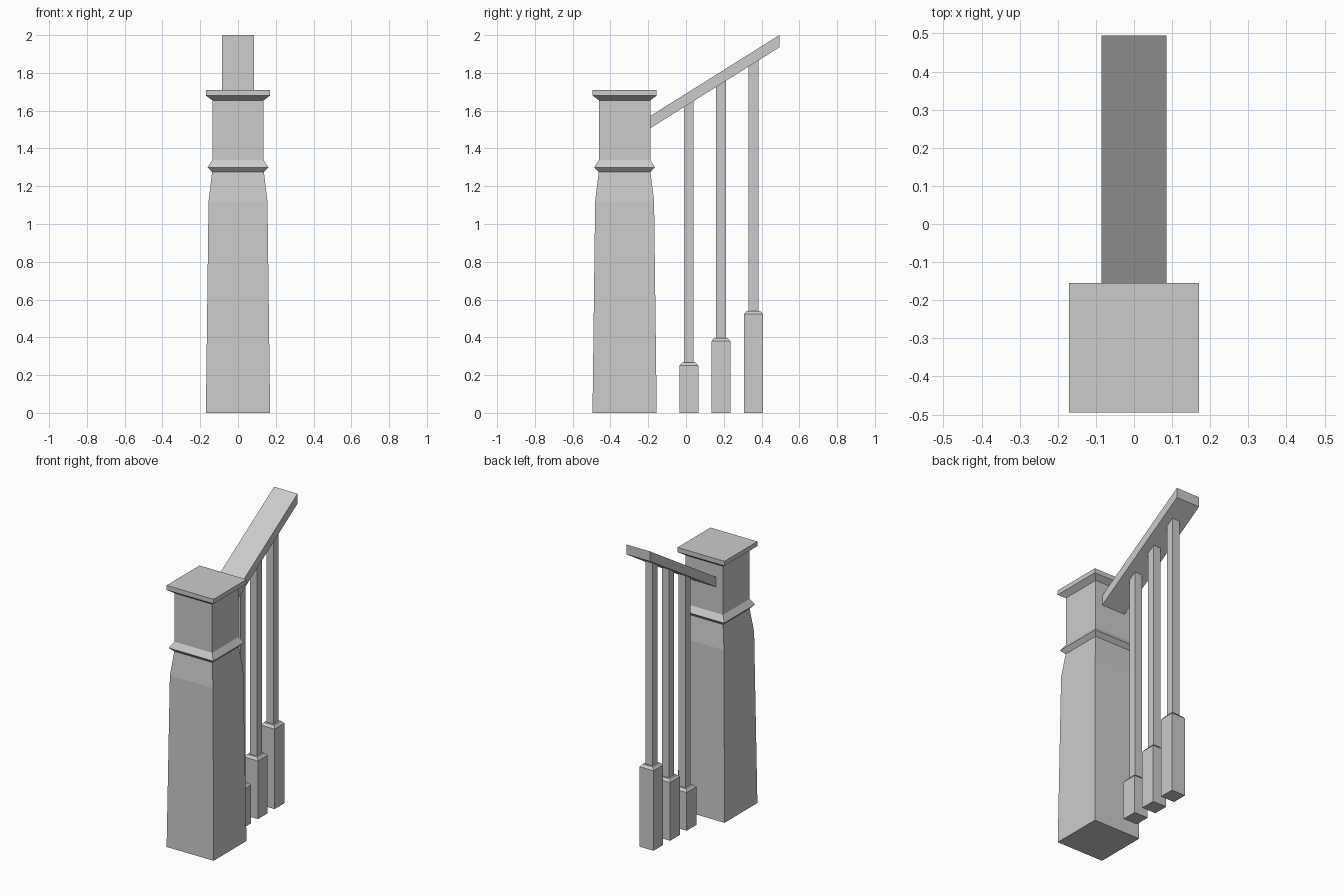
import bpy, bmesh

if "Cube" in bpy.data.objects:
    bpy.data.objects.remove(bpy.data.objects["Cube"])

RAIL_Y0, RAIL_Y1 = -0.192, 0.494
RAIL_Z0, RAIL_Z1 = 1.505, 1.935      # underside heights at both ends
RAIL_T = 0.065
CORNERS = [(-1, -1), (1, -1), (1, 1), (-1, 1)]


def rail_under(y):
    return RAIL_Z0 + (RAIL_Z1 - RAIL_Z0) * (y - RAIL_Y0) / (RAIL_Y1 - RAIL_Y0)


def finish(name, bm):
    bmesh.ops.recalc_face_normals(bm, faces=bm.faces)
    mesh = bpy.data.meshes.new(name)
    bm.to_mesh(mesh)
    bm.free()
    obj = bpy.data.objects.new(name, mesh)
    bpy.context.collection.objects.link(obj)


def square_loft(name, yc, profile, slope_top=False):
    """Stack square rings given as (half width, z); optionally cut the top to the rail."""
    bm = bmesh.new()
    rings = [[bm.verts.new((sx * h, yc + sy * h, z)) for sx, sy in CORNERS]
             for h, z in profile]
    for a, b in zip(rings, rings[1:]):
        for i in range(4):
            j = (i + 1) % 4
            bm.faces.new((a[i], a[j], b[j], b[i]))
    bm.faces.new(rings[0])
    bm.faces.new(rings[-1])
    if slope_top:
        for v in rings[-1]:
            v.co.z = rail_under(v.co.y)
    finish(name, bm)


# Newel post: tapered shaft, moulded collar, neck and cap
square_loft("newel_post", -0.325, [
    (0.17, 0.0), (0.156, 1.12), (0.137, 1.275), (0.161, 1.30),
    (0.136, 1.338), (0.136, 1.655), (0.17, 1.68), (0.17, 1.71)])

# Balusters: square plinth with chamfered top, slim shaft up to the rail
for i, (y, top) in enumerate([(0.015, 0.25), (0.185, 0.38), (0.357, 0.523)]):
    square_loft(f"baluster_{i + 1}", y, [
        (0.05, 0.0), (0.05, top), (0.037, top + 0.016),
        (0.026, top + 0.016), (0.026, 1.6)], slope_top=True)

# Sloping handrail with vertical end cuts
bm = bmesh.new()
side = [(RAIL_Y0, RAIL_Z0), (RAIL_Y1, RAIL_Z1),
        (RAIL_Y1, RAIL_Z1 + RAIL_T), (RAIL_Y0, RAIL_Z0 + RAIL_T)]
face = bm.faces.new([bm.verts.new((-0.085, y, z)) for y, z in side])
ext = bmesh.ops.extrude_face_region(bm, geom=[face])
bmesh.ops.translate(bm, vec=(0.17, 0, 0),
                    verts=[g for g in ext["geom"] if isinstance(g, bmesh.types.BMVert)])
finish("handrail", bm)
